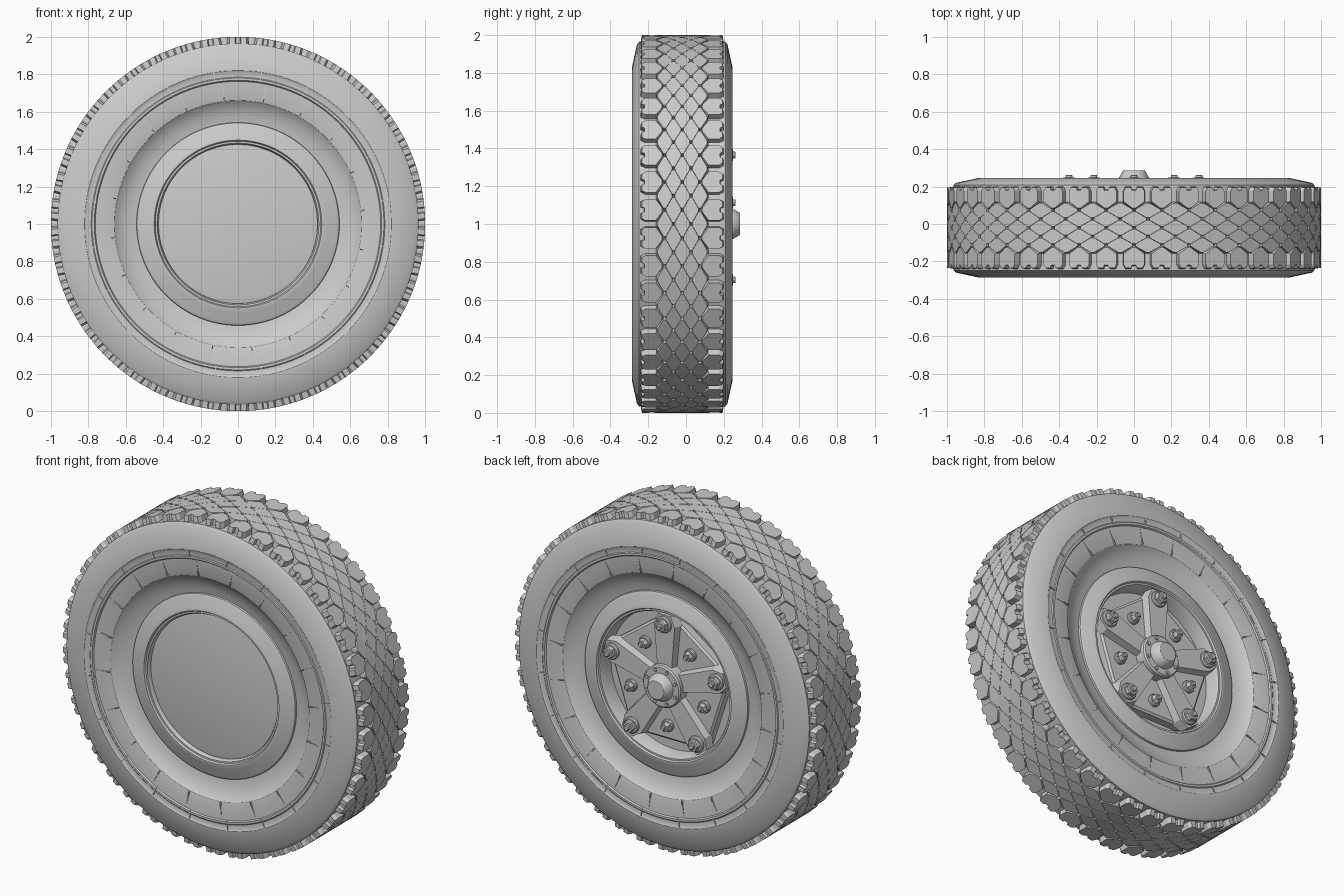
import bpy, bmesh
from math import sin, cos, pi, tau

if "Cube" in bpy.data.objects:
    bpy.data.objects.remove(bpy.data.objects["Cube"])

C = -0.02          # middle plane of the tyre along y
N = 42             # tread blocks around


def finish(bm, name, smooth=30):
    bmesh.ops.recalc_face_normals(bm, faces=bm.faces)
    me = bpy.data.meshes.new(name)
    bm.to_mesh(me)
    bm.free()
    ob = bpy.data.objects.new(name, me)
    bpy.context.collection.objects.link(ob)
    ob.location.z = 1
    if smooth:
        bpy.ops.object.select_all(action='DESELECT')
        ob.select_set(True)
        bpy.context.view_layer.objects.active = ob
        bpy.ops.object.shade_smooth_by_angle(angle=smooth * pi / 180)
    return ob


def loft(bm, rings, close_loop=False):
    """Join equal rings of points; cap the ends unless they form a loop."""
    vs = [[bm.verts.new(p) for p in ring] for ring in rings]
    n = len(vs[0])
    pairs = list(zip(vs, vs[1:])) + ([(vs[-1], vs[0])] if close_loop else [])
    for a, b in pairs:
        for i in range(n):
            j = (i + 1) % n
            bm.faces.new((a[i], a[j], b[j], b[i]))
    if not close_loop:
        bm.faces.new(vs[0])
        bm.faces.new(vs[-1][::-1])


def turned(bm, profile, seg=96, cx=0, cz=0, close_loop=False, turn=0):
    """Revolve (radius, y) points around an axis parallel to y."""
    loft(bm, [[(cx + r * cos(tau * i / seg + turn), y, cz + r * sin(tau * i / seg + turn))
               for i in range(seg)] for r, y in profile], close_loop)


def plate(bm, outline, y0, y1, ang=0, shrink=1.0):
    """Extrude an (across, outward) outline along y, turned to an angle."""
    def ring(y, s):
        return [(r * cos(ang) - s * t * sin(ang), y, r * sin(ang) + s * t * cos(ang))
                for t, r in outline]
    loft(bm, [ring(y0, 1), ring(y1, shrink)])


# Tyre carcass: half profile mirrored about the middle plane
half = [(.965, .20), (.965, .228), (.95, .24), (.83, .266), (.82, .267), (.81, .261), (.785, .262),
        (.78, .266), (.768, .266), (.762, .258), (.70, .254), (.66, .245), (.652, .236),
        (.61, .215), (.575, .202), (.54, .197), (.50, .19), (.46, .16)]
bm = bmesh.new()
turned(bm, [(r, C + y) for r, y in half] + [(r, C - y) for r, y in half[::-1]], close_loop=True)
finish(bm, "tyre_body", 35)

# Tread: rows of diamonds plus notched shoulder blocks
diamond = [(-.066, -.006), (-.066, .006), (-.008, .039), (.008, .039),
           (.066, .006), (.066, -.006), (.008, -.039), (-.008, -.039)]
shoulder = [(-.010, .106), (.010, .106), (.056, .140), (.056, .195), (.045, .214),
            (.016, .214), (.010, .200), (-.010, .200), (-.016, .214), (-.045, .214),
            (-.056, .195), (-.056, .140)]


def tread_block(bm, pts, y, ang, side=1):
    my = sum(p[1] for p in pts) / len(pts)

    def ring(r, s):
        return [(r * cos(ang + s * t), C + y + side * (my + (w - my) * (1 + (s - 1) * 2)),
                 r * sin(ang + s * t)) for t, w in pts]
    loft(bm, [ring(.955, 1.1), ring(1.0, 1)])


bm = bmesh.new()
for i in range(N):
    a, b = tau * i / N, tau * (i + .5) / N
    for y in (-.093, 0, .093):
        tread_block(bm, diamond, y, a)
    for s in (-1, 1):
        tread_block(bm, diamond, s * .0465, b)
        tread_block(bm, shoulder, 0, b, s)
finish(bm, "tread_blocks", 0)

# Fine radial ribs on both sidewalls
bm = bmesh.new()
for s in (-1, 1):
    for i in range(20):
        a = tau * (i + .35) / 20
        w = .003
        for r0, r1, y in ((.665, .765, .255), (.765, .82, .264)):
            plate(bm, [(-w, r0), (w, r0), (w, r1), (-w, r1)], C + s * (y - .015), C + s * (y + .003),
                  a + (.05 if r0 > .7 else 0))
finish(bm, "sidewall_ribs", 0)

# Rim flanges on both faces
flange = [(.545, .185), (.54, .208), (.525, .216), (.475, .224), (.46, .232), (.448, .232),
          (.442, .222), (.432, .222), (.425, .210), (.42, .12), (.50, .12)]
for s, name in ((-1, "front_rim"), (1, "back_rim")):
    bm = bmesh.new()
    turned(bm, [(r, C + s * y) for r, y in flange], close_loop=True)
    finish(bm, name, 35)

# Flat closing disc on the front, recessed floor on the back
bm = bmesh.new()
turned(bm, [(.43, C - .10), (.43, C - .198), (.41, C - .203)])
finish(bm, "front_disc")
bm = bmesh.new()
turned(bm, [(.43, .04), (.43, .11)])
finish(bm, "back_floor")

# Five-sided wheel plate with raised tapering spokes
big = [pi / 2 + tau * i / 5 for i in range(5)]
small = [a + pi / 5 for a in big]
bm = bmesh.new()
turned(bm, [(.425, .10), (.425, .155), (.41, .165)], seg=5, turn=pi / 2)
finish(bm, "wheel_plate", 0)
bm = bmesh.new()
for a in big:
    plate(bm, [(-.055, .06), (.055, .06), (.085, .36), (.05, .42), (-.05, .42), (-.085, .36)],
          .15, .205, a, .8)
finish(bm, "spokes", 0)

# Bolts: washer, hexagonal nut and stud
def bolt(bm, r, a, y, k):
    x, z = r * cos(a), r * sin(a)
    turned(bm, [(.048 * k, y - .02), (.048 * k, y + .012), (.042 * k, y + .018)], 20, x, z)
    turned(bm, [(.036 * k, y), (.036 * k, y + .040), (.031 * k, y + .046)], 6, x, z, turn=a)
    turned(bm, [(.018 * k, y), (.018 * k, y + .056), (.013 * k, y + .060)], 12, x, z)


bm = bmesh.new()
for a in big:
    bolt(bm, .365, a, .203, 1.0)
finish(bm, "large_bolts")
bm = bmesh.new()
for a in small:
    bolt(bm, .255, a, .165, .75)
finish(bm, "small_bolts")

# Hub: flanged base with small studs and a tapered cap
bm = bmesh.new()
turned(bm, [(.125, .12), (.125, .228), (.117, .236)], 40)
turned(bm, [(.082, .22), (.080, .248), (.060, .283), (.054, .287)], 32)
for i in range(8):
    a = tau * (i + .5) / 8
    turned(bm, [(.011, .23), (.011, .243)], 6, .101 * cos(a), .101 * sin(a))
finish(bm, "hub_cap")
